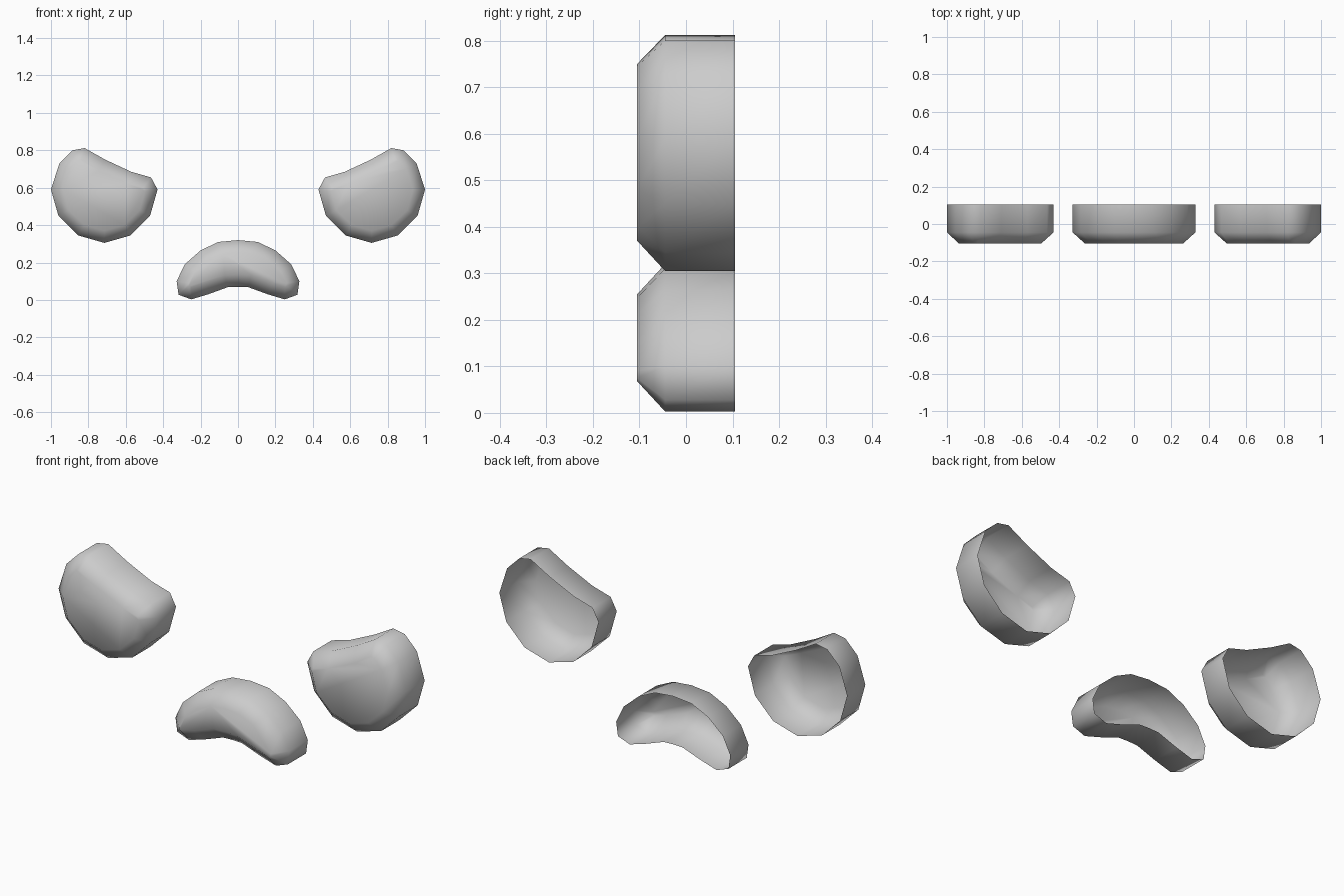
import bpy
import bmesh

cube = bpy.data.objects.get("Cube")
if cube:
    bpy.data.objects.remove(cube, do_unlink=True)

grey = bpy.data.materials.new("soft_grey")
grey.use_nodes = True
GREY = (0.6, 0.6, 0.6, 1)
grey.diffuse_color = GREY
grey.node_tree.nodes["Principled BSDF"].inputs["Base Color"].default_value = GREY

BACK, SHOULDER, FRONT = 0.105, -0.045, -0.105


def shell(name, rim, face):
    """Open-backed shell: straight wall, chamfer and flat front, all smooth."""
    bm = bmesh.new()
    rings = [[bm.verts.new((x, y, z)) for x, z in outline]
             for outline, y in ((rim, BACK), (rim, SHOULDER), (face, FRONT))]
    n = len(rim)
    for a, b in zip(rings, rings[1:]):
        for i in range(n):
            j = (i + 1) % n
            bm.faces.new((a[i], a[j], b[j], b[i]))
    bm.faces.new(rings[-1])
    bmesh.ops.recalc_face_normals(bm, faces=bm.faces)
    # the flat front must look towards -y
    bm.faces.ensure_lookup_table()
    if bm.faces[-1].normal.y > 0:
        bmesh.ops.reverse_faces(bm, faces=bm.faces)
    for f in bm.faces:
        f.smooth = True
    mesh = bpy.data.meshes.new(name)
    bm.to_mesh(mesh)
    bm.free()
    mesh.materials.append(grey)
    obj = bpy.data.objects.new(name, mesh)
    bpy.context.collection.objects.link(obj)
    return obj


def flip(points):
    return [(-x, z) for x, z in points]


def symmetric(half):
    """Close a half outline that starts and ends on the centre line."""
    return half + flip(half[-2:0:-1])


# Eyes: rounded below, slanted brow on top
eye_rim = [(.82, .812), (.885, .80), (.955, .73), (1, .59), (.96, .45),
           (.855, .345), (.715, .305), (.575, .345), (.47, .45), (.43, .59),
           (.465, .655), (.57, .685), (.71, .75)]
eye_face = [(.838, .75), (.857, .745), (.90, .70), (.935, .59), (.905, .48),
            (.82, .40), (.715, .37), (.608, .40), (.525, .48), (.497, .583),
            (.507, .6), (.59, .622), (.74, .69)]
shell("left_eye", eye_rim, eye_face)
shell("right_eye", flip(eye_rim), flip(eye_face))

# Mouth: downturned arch
mouth_rim = [(0, .32), (.105, .31), (.20, .265), (.285, .19), (.328, .10),
             (.318, .028), (.25, .003), (.16, .03), (.055, .068), (0, .07)]
mouth_face = [(0, .255), (.08, .247), (.16, .212), (.23, .15), (.262, .09),
              (.262, .075), (.25, .068), (.185, .093), (.07, .132), (0, .135)]
shell("mouth", symmetric(mouth_rim), symmetric(mouth_face))
